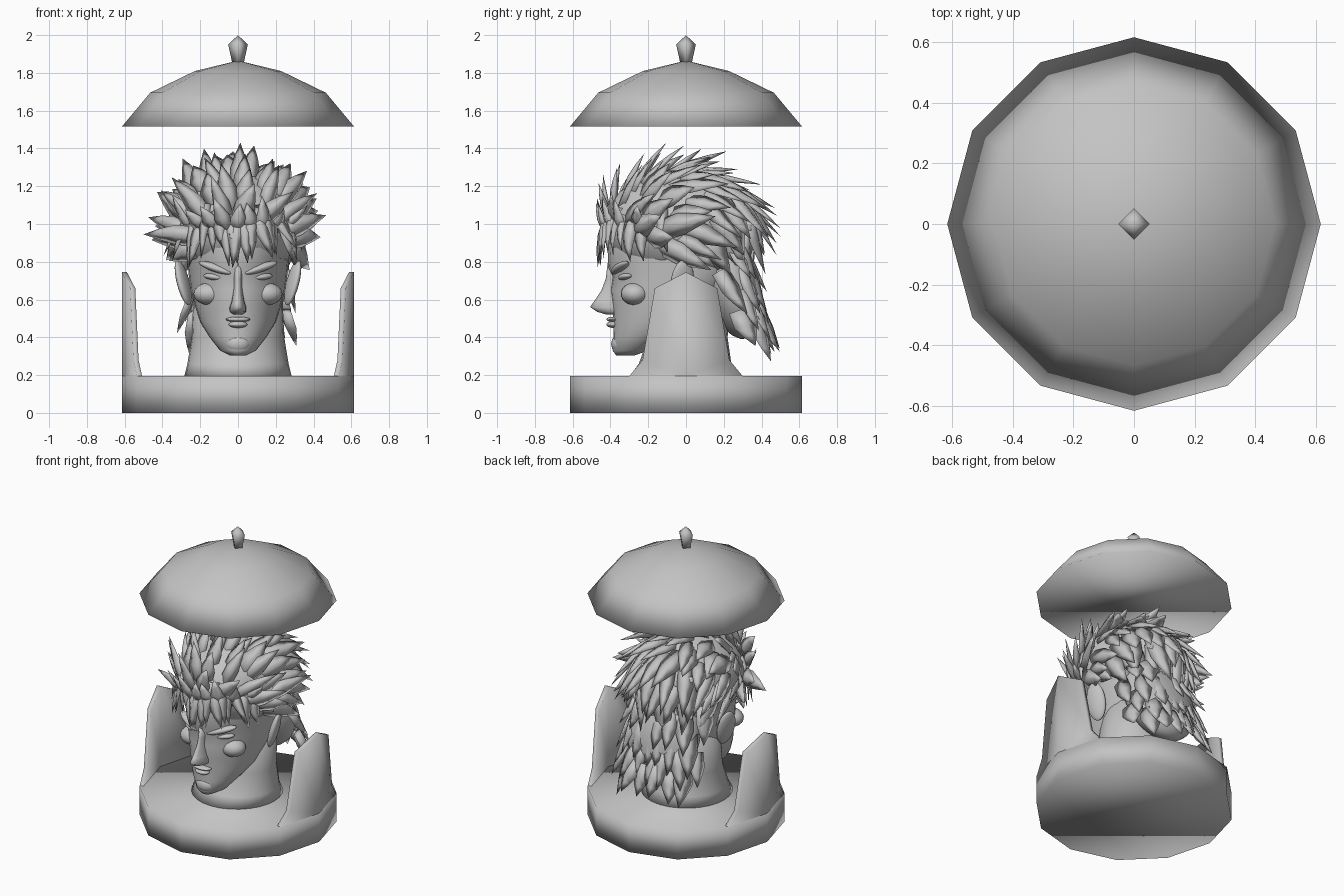
import bpy, bmesh, math, random
from mathutils import Vector

random.seed(11)
cube = bpy.data.objects.get("Cube")
if cube:
    bpy.data.objects.remove(cube)

grey = bpy.data.materials.new("plain_grey")
grey.use_nodes = True
GREY = (0.55, 0.55, 0.55, 1)
grey.diffuse_color = GREY
grey.node_tree.nodes["Principled BSDF"].inputs["Base Color"].default_value = GREY


def finish(name, bm):
    bmesh.ops.remove_doubles(bm, verts=bm.verts, dist=0.0001)
    bmesh.ops.recalc_face_normals(bm, faces=bm.faces)
    mesh = bpy.data.meshes.new(name)
    bm.to_mesh(mesh)
    bm.free()
    mesh.materials.append(grey)
    mesh.shade_smooth()
    ob = bpy.data.objects.new(name, mesh)
    bpy.context.collection.objects.link(ob)
    return ob


def add_skin(bm, rings):
    """Join rings of points into a closed skin."""
    loops = [[bm.verts.new(p) for p in ring] for ring in rings]
    n = len(loops[0])
    for a, b in zip(loops, loops[1:]):
        for i in range(n):
            j = (i + 1) % n
            bm.faces.new((a[i], a[j], b[j], b[i]))
    for ring, loop in ((rings[0], loops[0]), (rings[-1], loops[-1])):
        if (ring[0] - ring[1]).length > 0.001:
            bm.faces.new(loop)


def revolve(name, profile, sides):
    bm = bmesh.new()
    turns = [math.tau * i / sides for i in range(sides)]
    add_skin(bm, [[Vector((r * math.cos(a), r * math.sin(a), z)) for a in turns]
                  for r, z in profile])
    return finish(name, bm)


def loft(name, sections, mid=0.6, n=28):
    """Sections are (height, half width, front y, back y)."""
    bm = bmesh.new()
    rings = []
    for z, w, front, back in sections:
        cy = front + mid * (back - front)
        ring = []
        for i in range(n):
            a = math.tau * i / n
            s = math.sin(a)
            depth = (back - cy) if s > 0 else (cy - front)
            ring.append(Vector((w * math.cos(a), cy + depth * s, z)))
        rings.append(ring)
    add_skin(bm, rings)
    return finish(name, bm)


def blob(name, loc, size, rot=(0, 0, 0)):
    bm = bmesh.new()
    bmesh.ops.create_uvsphere(bm, u_segments=20, v_segments=12, radius=1)
    ob = finish(name, bm)
    ob.location, ob.scale, ob.rotation_euler = loc, size, rot
    return ob


def spike(bm, base, direction, normal, length, width, bend):
    """A flat curved lock of hair, wide at the root with a sharp tip."""
    d = direction.normalized()
    side = d.cross(normal).normalized()
    out = side.cross(d)
    rings = []
    for t, s in ((-0.3, 0.9), (0.25, 0.95), (0.62, 0.55), (1, 0)):
        c = base + d * length * t + bend * length * t * t
        w = width * s
        rings.append([c + side * w, c + out * w * 0.38, c - side * w, c - out * w * 0.38])
    add_skin(bm, rings)


# Stand, lid and knob
revolve("base", [(0.615, 0), (0.615, 0.195)], 12)
revolve("lid", [(0.615, 1.515), (0.465, 1.695), (0.228, 1.81), (0, 1.865)], 12)
revolve("lid_knob", [(0.03, 1.85), (0.052, 1.95), (0, 2.0)], 4)

# Side posts, thin shells that follow the base wall
outline = [(0.3, 0.195), (0.23, 0.28), (0.165, 0.66), (0, 0.745)]
for label, side in (("left", 1), ("right", -1)):
    bm = bmesh.new()
    rows = [(0.615 - y * math.tan(math.radians(15)), y, z) for y, z in outline]
    for half in (1, -1):
        for inset in (0, 0.027):
            pts = [bm.verts.new((side * (x - inset), half * y, z)) for x, y, z in rows]
            pts.append(bm.verts.new((side * (0.615 - inset), 0, 0.195)))
            bm.faces.new(pts)
            if inset:
                for i in range(len(rows) - 1):
                    bm.faces.new((outer[i], outer[i + 1], pts[i + 1], pts[i]))
            outer = pts
    finish(label + "_post", bm)

# Neck and head
loft("neck", [(0.19, 0.285, -0.3, 0.28), (0.26, 0.268, -0.25, 0.24),
              (0.4, 0.245, -0.2, 0.22), (0.75, 0.23, -0.18, 0.26)], 0.5)
loft("head", [
    (0.305, 0.045, -0.37, -0.27), (0.33, 0.095, -0.388, -0.2),
    (0.4, 0.15, -0.385, -0.1), (0.48, 0.2, -0.385, 0.05),
    (0.56, 0.225, -0.39, 0.15), (0.65, 0.25, -0.4, 0.24),
    (0.72, 0.26, -0.39, 0.28), (0.775, 0.265, -0.415, 0.31),
    (0.9, 0.28, -0.41, 0.33), (1.05, 0.28, -0.38, 0.3), (1.2, 0.18, -0.25, 0.15)])
loft("nose", [(0.52, 0.025, -0.42, -0.34), (0.535, 0.046, -0.47, -0.34),
              (0.56, 0.046, -0.508, -0.34), (0.59, 0.036, -0.487, -0.34),
              (0.65, 0.026, -0.447, -0.34), (0.71, 0.024, -0.425, -0.34),
              (0.79, 0.03, -0.415, -0.34)], 0.9, 12)
blob("upper_lip", (0, -0.385, 0.495), (0.065, 0.036, 0.014))
blob("lower_lip", (0, -0.385, 0.468), (0.05, 0.036, 0.018))
blob("chin", (0, -0.35, 0.365), (0.065, 0.046, 0.05))
for label, s in (("left", 1), ("right", -1)):
    blob(label + "_eye", (s * 0.125, -0.322, 0.72), (0.062, 0.033, 0.018),
         (0, -s * 0.12, s * 0.4))
    blob(label + "_brow", (s * 0.12, -0.35, 0.768), (0.1, 0.035, 0.022),
         (0, -s * 0.3, s * 0.4))
    blob(label + "_cheek", (s * 0.15, -0.27, 0.63), (0.085, 0.075, 0.06))
    blob(label + "_ear", (s * 0.29, -0.02, 0.69), (0.028, 0.065, 0.125),
         (0, s * 0.26, s * 0.35))

# Hair mass
centre = Vector((0, -0.035, 0.99))
size = Vector((0.335, 0.4, 0.3))
blob("hair_cap", centre, size)
blob("nape_hair", (0, 0.24, 0.68), (0.255, 0.15, 0.3), (0.3, 0, 0))

# Swept locks over the cap
bm = bmesh.new()
for row, elev in enumerate(range(-42, 86, 14)):
    count = max(5, round(18 * math.cos(math.radians(elev))))
    for i in range(count):
        e = math.radians(elev + random.uniform(-5, 5))
        a = math.tau * (i + 0.5 * (row % 2)) / count + random.uniform(-0.1, 0.1)
        u = Vector((math.cos(e) * math.cos(a), math.cos(e) * math.sin(a), math.sin(e)))
        low_limit = 0.1 if u.y < -0.6 else -0.5 if u.y < 0.2 else -1
        if u.z < low_limit:
            continue
        n = Vector((u.x / size.x, u.y / size.y, u.z / size.z)).normalized()
        p = centre + u * size
        t = min(1, max(0, u.y + 0.3))
        flow = Vector((u.x * 0.3, 1, 0.6)).lerp(Vector((u.x * 0.2, 0.5, -0.9)), t)
        flow.x += random.uniform(-0.3, 0.3)
        flow.z += min(0, u.z) * 1.6
        flow -= n * flow.dot(n)
        lift = random.uniform(0.4, 0.75) * (1 - 0.65 * t)
        spike(bm, p, flow.normalized() + n * lift, n, random.uniform(0.15, 0.27),
              random.uniform(0.045, 0.07), Vector((0, 0.06, -0.06)))
finish("swept_locks", bm)

# Fringe over the forehead and temples
bm = bmesh.new()
for i in range(19):
    u = -0.97 + 1.94 * i / 18
    c = math.sqrt(1 - u * u)
    p = Vector((0.325 * u, -0.035 - 0.4 * c, 1.0 + random.uniform(-0.03, 0.04)))
    d = Vector((u * 0.4 + random.uniform(-0.4, 0.4), -0.45 * c + 0.1, -1))
    spike(bm, p, d, Vector((u, -c, 0.1)), random.uniform(0.17, 0.25),
          random.uniform(0.03, 0.05), Vector((0, 0.2, 0)))
finish("fringe", bm)

# Short locks brushed up along the hairline
bm = bmesh.new()
for i in range(9):
    u = -0.85 + 1.7 * i / 8
    c = math.sqrt(1 - u * u)
    p = Vector((0.325 * u, -0.035 - 0.41 * c, 1.0))
    d = Vector((u * 0.6 + random.uniform(-0.5, 0.5), -0.35 * c, 0.9))
    spike(bm, p, d, Vector((u, -c, 0.1)), random.uniform(0.1, 0.18), 0.045,
          Vector((0, 0.1, 0)))
finish("hairline_locks", bm)

# Layered locks down the nape
bm = bmesh.new()
for row, z in enumerate((0.82, 0.7, 0.58, 0.47)):
    for i in range(7):
        u = -1 + (i + 0.5 * (row % 2)) / 3.25 + random.uniform(-0.05, 0.05)
        u = max(-1, min(1, u))
        c = math.sqrt(1 - u * u)
        p = Vector((0.27 * u, 0.21 + 0.15 * c + (0.7 - z) * 0.28, z + random.uniform(-0.03, 0.03)))
        d = Vector((u * 0.35 + random.uniform(-0.15, 0.15), random.uniform(0.25, 0.6), -1))
        spike(bm, p, d, Vector((u, 0.3 + c, 0.3)), random.uniform(0.15, 0.22),
              random.uniform(0.05, 0.075), Vector((0, 0.05, 0)))
finish("nape_locks", bm)
